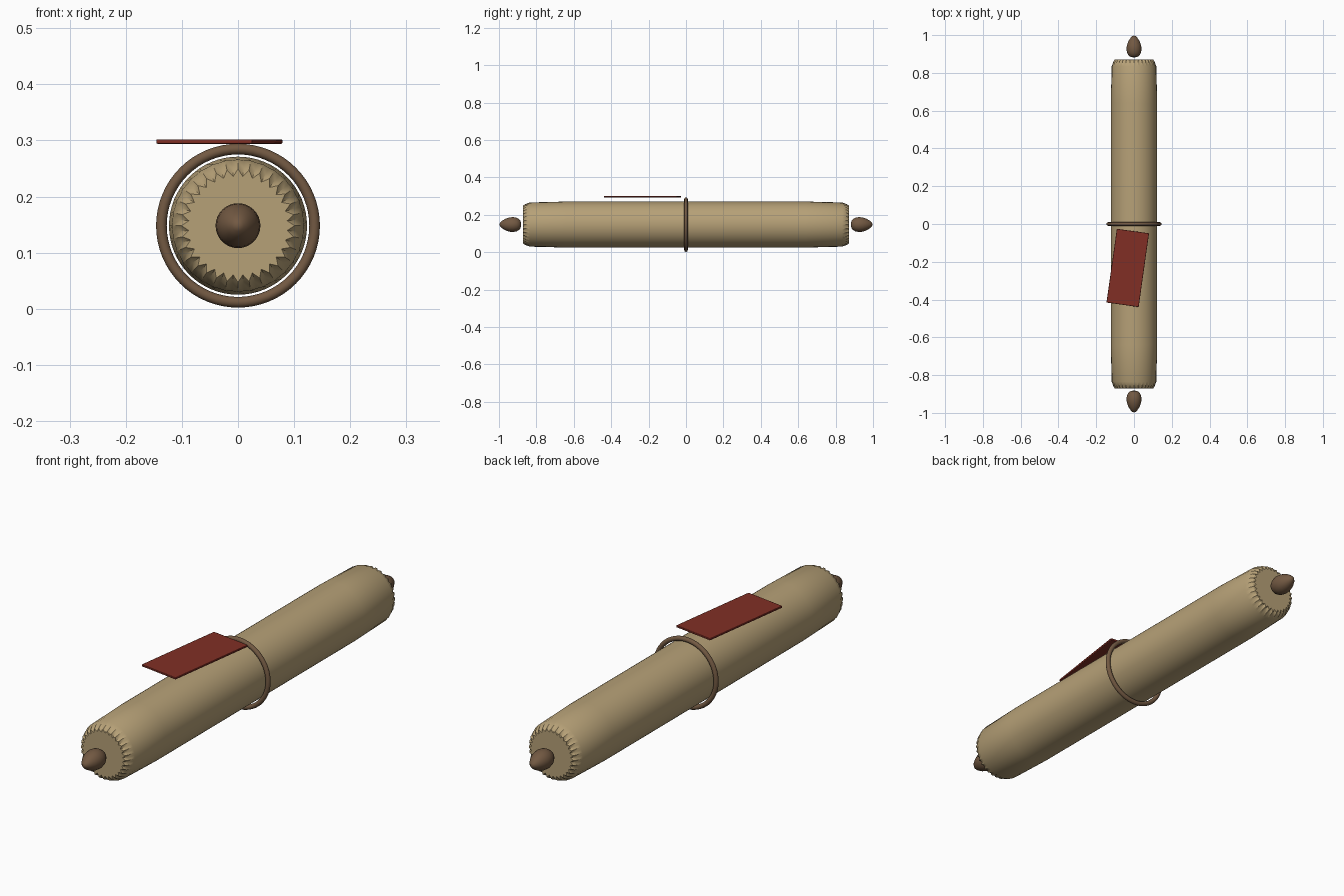
import bpy, bmesh
from math import sin, cos, pi, radians

AXIS_Z = 0.148

cube = bpy.data.objects.get("Cube")
if cube:
    bpy.data.objects.remove(cube, do_unlink=True)


def material(name, rgb):
    m = bpy.data.materials.new(name)
    m.use_nodes = True
    m.diffuse_color = (*rgb, 1)
    m.node_tree.nodes["Principled BSDF"].inputs["Base Color"].default_value = (*rgb, 1)
    return m


parchment = material("parchment tan", (0.47, 0.355, 0.185))
wood = material("wood brown", (0.17, 0.1, 0.055))
red = material("dark red", (0.22, 0.028, 0.018))


def finish(ob, mat, angle=30):
    ob.data.materials.clear()
    ob.data.materials.append(mat)
    ob.data.shade_smooth()
    ob.data.set_sharp_from_angle(angle=radians(angle))
    return ob


def lathe(name, rings, sides, mat):
    """Revolve (y, radius on even corners, radius on odd corners) about the y axis."""
    bm = bmesh.new()
    loops = []
    for y, even, odd in rings:
        loop = []
        for i in range(sides):
            a = 2 * pi * i / sides
            r = odd if i % 2 else even
            loop.append(bm.verts.new((r * sin(a), y, r * cos(a))))
        loops.append(loop)
    for a, b in zip(loops, loops[1:]):
        for i in range(sides):
            j = (i + 1) % sides
            bm.faces.new((a[i], a[j], b[j], b[i]))
    bm.faces.new(loops[0])
    bm.faces.new(loops[-1])
    bmesh.ops.remove_doubles(bm, verts=bm.verts, dist=0.0005)
    bmesh.ops.recalc_face_normals(bm, faces=bm.faces)
    me = bpy.data.meshes.new(name)
    bm.to_mesh(me)
    bm.free()
    ob = bpy.data.objects.new(name, me)
    ob.location.z = AXIS_Z
    bpy.context.collection.objects.link(ob)
    return finish(ob, mat)


# Rolled sheet with a fluted, crimped rim at each end
half = [(0.872, 0.101, 0.088), (0.86, 0.109, 0.104), (0.835, 0.118, 0.117),
        (0.64, 0.123, 0.123)]
roll = half + [(-y, a, b) for y, a, b in reversed(half)]
lathe("rolled_sheet", roll, 64, parchment)

# Egg-shaped knobs, pointed outward
egg = [(0.882, 0), (0.884, 0.017), (0.891, 0.028), (0.905, 0.036), (0.924, 0.04),
       (0.945, 0.038), (0.965, 0.031), (0.982, 0.021), (0.994, 0.01), (0.998, 0)]
for name, s in (("front_knob", -1), ("back_knob", 1)):
    lathe(name, [(s * y, r, r) for y, r in egg], 32, wood)

# Binding ring around the middle
bpy.ops.mesh.primitive_torus_add(major_segments=64, minor_segments=16,
                                 major_radius=0.1365, minor_radius=0.0095,
                                 location=(0, 0, AXIS_Z), rotation=(pi / 2, 0, 0))
ring = bpy.context.object
ring.name = "binding_ring"
finish(ring, wood, 60)

# Flat tag resting on top, turned slightly
bpy.ops.mesh.primitive_cube_add(size=1, location=(-0.033, -0.2325, 0.298),
                                rotation=(0, 0, radians(-8)))
tag = bpy.context.object
tag.name = "tag"
tag.scale = (0.172, 0.394, 0.008)
bpy.ops.object.transform_apply(location=False, rotation=False, scale=True)
bevel = tag.modifiers.new("soft edge", 'BEVEL')
bevel.width = 0.002
bevel.segments = 2
finish(tag, red)
